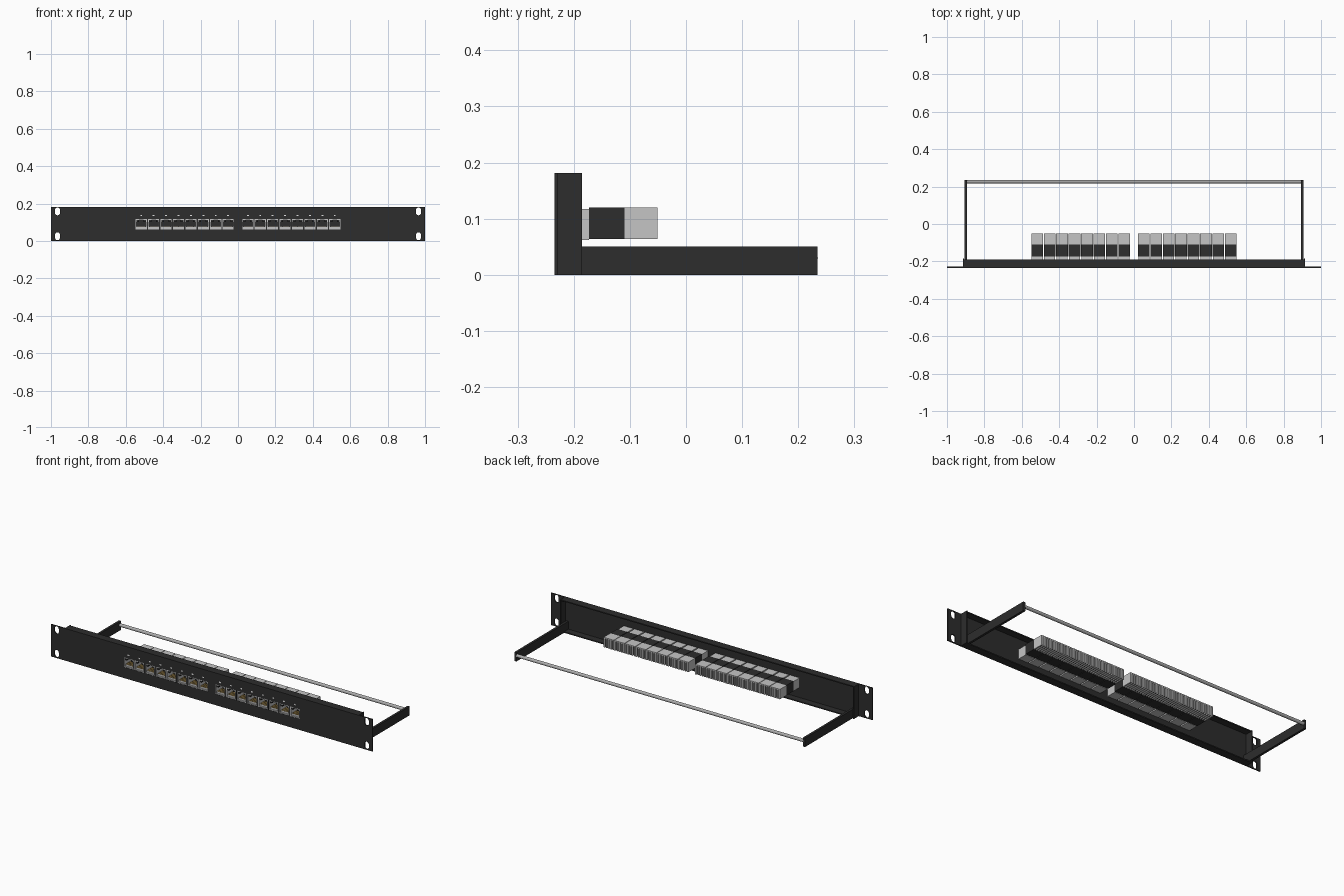
import bpy, bmesh, math
from mathutils import Matrix, Vector

if "Cube" in bpy.data.objects:
    bpy.data.objects.remove(bpy.data.objects["Cube"])


def material(name, r, g, b, rough=0.6):
    m = bpy.data.materials.new(name)
    m.use_nodes = True
    m.diffuse_color = (r, g, b, 1)
    bsdf = m.node_tree.nodes["Principled BSDF"]
    bsdf.inputs["Base Color"].default_value = (r, g, b, 1)
    bsdf.inputs["Roughness"].default_value = rough
    return m


BLACK = material("black paint", 0.026, 0.026, 0.026)
PLASTIC = material("light grey plastic", 0.56, 0.56, 0.56)
STEEL = material("bar steel", 0.42, 0.42, 0.42)
GOLD = material("contact gold", 0.6, 0.4, 0.12)
WHITE = material("marker white", 0.8, 0.8, 0.8)


def box(bm, x, y, z, mat=0):
    """Add a box from (low, high) ranges."""
    lows, highs = zip(x, y, z)
    size = Vector(highs) - Vector(lows)
    mid = (Vector(highs) + Vector(lows)) / 2
    made = bmesh.ops.create_cube(bm, size=1, matrix=Matrix.Translation(mid) @ Matrix.Diagonal((*size, 1)))
    for f in {f for v in made["verts"] for f in v.link_faces}:
        f.material_index = mat


def slot(bm, x, z, width, height):
    """Add a rounded upright prism along y for a mounting slot."""
    r, half = width / 2, (height - width) / 2
    ring = []
    for i in range(16):
        a = 2 * math.pi * (i + 0.5) / 16
        ring.append(bm.verts.new((x + r * math.cos(a), FRONT - 0.02,
                                  z + r * math.sin(a) + math.copysign(half, math.sin(a)))))
    face = bm.faces.new(ring)
    ext = bmesh.ops.extrude_face_region(bm, geom=[face])
    bmesh.ops.translate(bm, vec=(0, 0.04, 0), verts=[v for v in ext["geom"] if isinstance(v, bmesh.types.BMVert)])


def finish(bm, name, *mats):
    bmesh.ops.recalc_face_normals(bm, faces=bm.faces)
    mesh = bpy.data.meshes.new(name)
    bm.to_mesh(mesh)
    bm.free()
    for m in mats:
        mesh.materials.append(m)
    return add(name, mesh)


def add(name, mesh):
    ob = bpy.data.objects.new(name, mesh)
    bpy.context.collection.objects.link(ob)
    return ob


FRONT, BACK, TOP, SHEET = -0.234, 0.234, 0.181, 0.006
INNER = FRONT + SHEET
PORTS = [side * (0.0525 + 0.0664 * i) for side in (-1, 1) for i in range(8)]
PORT_W, PORT_Z = 0.059, (0.062, 0.117)

# Face plate with port windows and mounting slots
bm = bmesh.new()
box(bm, (-1, 1), (FRONT, INNER), (0, TOP))
plate = finish(bm, "face_plate", BLACK)

bm = bmesh.new()
for x in PORTS:
    box(bm, (x - PORT_W / 2, x + PORT_W / 2), (FRONT - 0.02, INNER + 0.02), PORT_Z)
for x in (-0.965, 0.965):
    for z in (0.025, TOP - 0.023):
        slot(bm, x, z, 0.027, 0.042)
cutter = finish(bm, "plate_cutter", BLACK)
cutter.hide_render = True
cut = plate.modifiers.new("windows", 'BOOLEAN')
cut.operation, cut.solver, cut.object = 'DIFFERENCE', 'EXACT', cutter
bpy.context.view_layer.update()
plate.data = bpy.data.meshes.new_from_object(plate.evaluated_get(bpy.context.evaluated_depsgraph_get()))
plate.modifiers.clear()
bpy.data.objects.remove(cutter)

# Folded flanges behind the plate
bm = bmesh.new()
for z in (0, TOP - SHEET):
    box(bm, (-0.914, 0.914), (INNER, -0.19), (z, z + SHEET))
for x in (-0.915, 0.915 - SHEET):
    box(bm, (x, x + SHEET), (INNER, -0.185), (0, TOP))
finish(bm, "folded_flanges", BLACK)

# Cable support arms and rear bar
for name, side in (("left_arm", 1), ("right_arm", -1)):
    bm = bmesh.new()
    box(bm, sorted((side * 0.892, side * 0.905)), (INNER, BACK), (0, 0.05))
    finish(bm, name, BLACK)

bm = bmesh.new()
bmesh.ops.create_cone(bm, cap_ends=True, segments=12, radius1=0.009, radius2=0.009, depth=1.79,
                      matrix=Matrix.Translation((0, 0.226, 0.03)) @ Matrix.Rotation(math.pi / 2, 4, 'Y'))
finish(bm, "rear_cable_bar", STEEL)

# One jack: hollow light socket, dark body, finned light terminal block
bm = bmesh.new()
h, (z0, z1) = PORT_W / 2, PORT_Z
wall, mouth, deep = 0.004, FRONT + 0.001, -0.173
for x in (-h, h - wall):
    box(bm, (x, x + wall), (mouth, deep), (z0, z1), 1)
box(bm, (-h + wall, h - wall), (mouth, deep), (z1 - wall, z1), 1)
box(bm, (-h + wall, h - wall), (mouth, deep), (z0, z0 + wall), 1)
box(bm, (-h + wall, h - wall), (mouth + 0.008, deep), (z0 + wall, z0 + 0.014), 1)
for side in (-1, 1):
    box(bm, sorted((side * (h - wall), side * 0.012)), (mouth + 0.003, deep), (z1 - 0.015, z1 - wall))
for i in range(8):
    x = (i - 3.5) * 0.0055
    box(bm, (x - 0.0013, x + 0.0013), (mouth + 0.006, deep), (z0 + 0.014, z0 + 0.018), 2)

w, low, high, mid, rear = 0.0315, 0.064, 0.12, -0.11, -0.051
box(bm, (-w, w), (deep, mid), (low, high))
box(bm, (-w + 0.003, w - 0.003), (mid, rear - 0.008), (low + 0.005, high - 0.005))
box(bm, (-w, w), (mid, rear), (high - 0.006, high), 1)
for i in range(5):
    x = (i - 2) * 0.0138
    box(bm, (x - 0.0039, x + 0.0039), (mid, rear), (low, high - 0.006), 1)
jack = finish(bm, "jack_1", BLACK, PLASTIC, GOLD)
jack.location.x = PORTS[0]
for n, x in enumerate(PORTS[1:], 2):
    add("jack_%d" % n, jack.data).location.x = x

# Small blank markers above the ports
bm = bmesh.new()
for x in PORTS:
    box(bm, (x - 0.005, x + 0.005), (FRONT - 0.0008, FRONT + 0.001), (0.132, 0.139))
finish(bm, "port_markers", WHITE)
